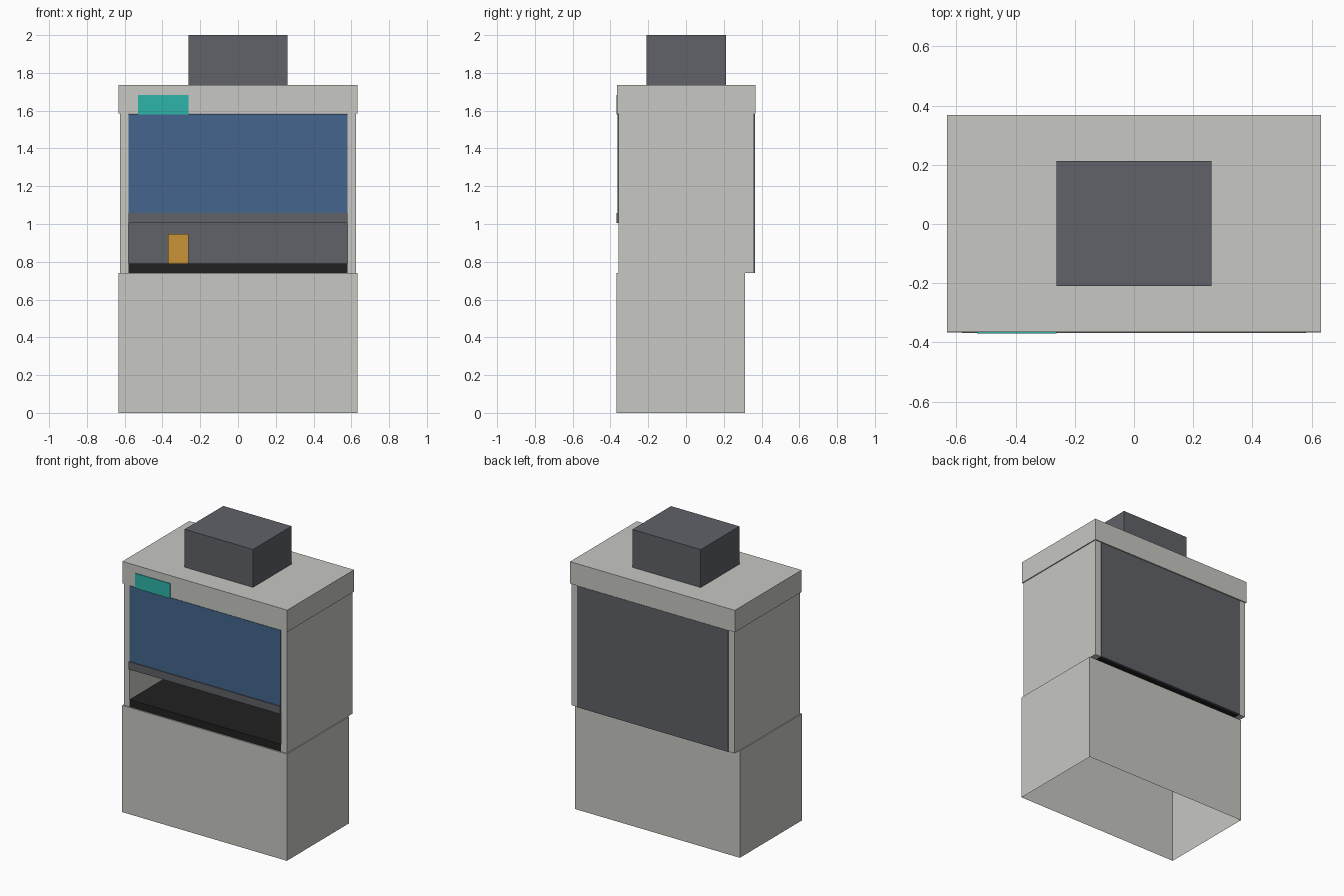
import bpy, bmesh

if "Cube" in bpy.data.objects:
    bpy.data.objects.remove(bpy.data.objects["Cube"])


def material(name, rgb):
    m = bpy.data.materials.new(name)
    m.diffuse_color = (*rgb, 1.0)
    m.use_nodes = True
    m.node_tree.nodes["Principled BSDF"].inputs["Base Color"].default_value = m.diffuse_color
    return m


LIGHT = material("light_grey", (0.57, 0.57, 0.54))
DARK = material("dark_grey", (0.115, 0.122, 0.14))
BLACK = material("worktop_black", (0.015, 0.015, 0.015))
BLUE = material("sash_blue", (0.058, 0.13, 0.266))
TEAL = material("panel_teal", (0.026, 0.462, 0.402))
AMBER = material("bottle_amber", (0.578, 0.292, 0.038))


def box(name, x, y, z, mat, open_bottom=False):
    """Box from (min, max) ranges on each axis."""
    bm = bmesh.new()
    bmesh.ops.create_cube(bm, size=1.0)
    for v in bm.verts:
        v.co = [r[0] if c < 0 else r[1] for c, r in zip(v.co, (x, y, z))]
    if open_bottom:
        bm.normal_update()
        bmesh.ops.delete(bm, geom=[f for f in bm.faces if f.normal.z < -0.5],
                         context='FACES_ONLY')
    me = bpy.data.meshes.new(name)
    bm.to_mesh(me)
    bm.free()
    me.materials.append(mat)
    ob = bpy.data.objects.new(name, me)
    bpy.context.collection.objects.link(ob)
    return ob


# Base cabinet, hollow and open underneath
box("base_cabinet", (-0.632, 0.632), (-0.367, 0.312), (0, 0.74), LIGHT, True)

# Work chamber: worktop, side walls, back panel
box("worktop", (-0.58, 0.58), (-0.358, 0.358), (0.74, 0.79), BLACK)
for side, s in (("left", -1), ("right", 1)):
    box(side + "_wall", sorted((s * 0.58, s * 0.625)), (-0.358, 0.36),
        (0.74, 1.585), LIGHT)
box("back_panel", (-0.579, 0.579), (0.354, 0.365), (0.74, 1.582), DARK)

# Top cap and exhaust duct
box("top_cap", (-0.632, 0.632), (-0.364, 0.368), (1.585, 1.737), LIGHT)
box("exhaust_duct", (-0.262, 0.262), (-0.21, 0.213), (1.737, 2.0), DARK)

# Sliding sash with its handle bar
box("sash", (-0.579, 0.579), (-0.362, -0.35), (1.055, 1.582), BLUE)
box("sash_handle", (-0.581, 0.581), (-0.368, -0.35), (1.004, 1.057), DARK)

# Control plate on the cap, and the bottle on the worktop
box("control_plate", (-0.53, -0.262), (-0.369, -0.362), (1.58, 1.683), TEAL)
box("sample_bottle", (-0.37, -0.262), (0.02, 0.128), (0.79, 0.946), AMBER)
